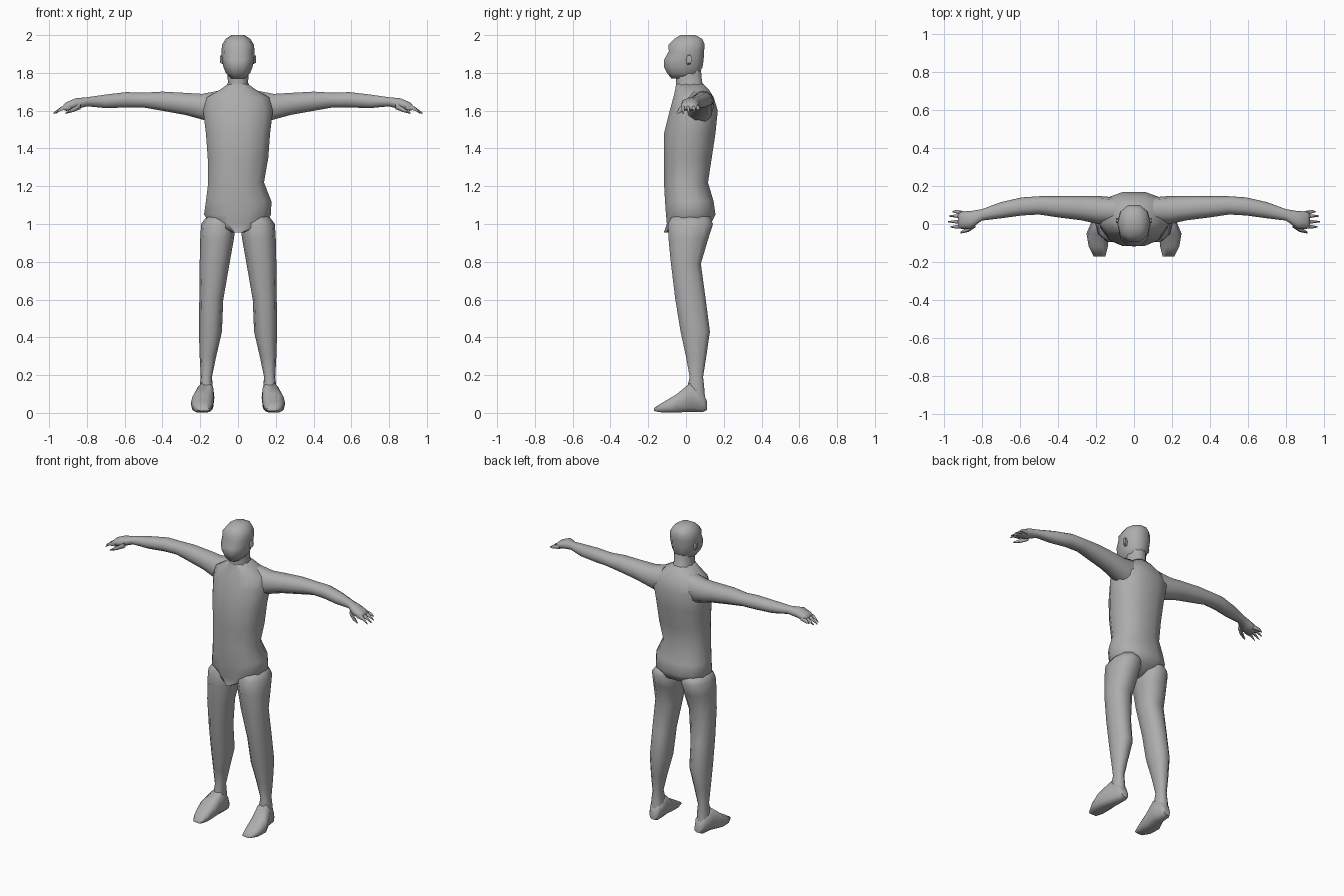
import bpy, bmesh, math

skin = bpy.data.materials.new("plain grey")
skin.diffuse_color = (0.42, 0.42, 0.42, 1)


def loft(name, rings, axis, sides=10, power=0.85, flip=1):
    """Skin rounded sections (t, a0, a1, b0, b1) along an axis; flip mirrors in x."""
    bm = bmesh.new()
    loops = []
    for t, a0, a1, b0, b1 in rings:
        loop = []
        for i in range(sides):
            ang = 2 * math.pi * (i + 0.5 * (sides % 4 == 0)) / sides
            c, s = math.cos(ang), math.sin(ang)
            c = math.copysign(abs(c) ** power, c)
            s = math.copysign(abs(s) ** power, s)
            a = (a0 + a1) / 2 + (a1 - a0) / 2 * c
            b = (b0 + b1) / 2 + (b1 - b0) / 2 * s
            x, y, z = {"x": (t, a, b), "y": (a, t, b), "z": (a, b, t)}[axis]
            loop.append(bm.verts.new((x * flip, y, z)))
        loops.append(loop)
    for lo, hi in zip(loops, loops[1:]):
        for i in range(sides):
            j = (i + 1) % sides
            bm.faces.new((lo[i], lo[j], hi[j], hi[i]))
    bm.faces.new(loops[0])
    bm.faces.new(loops[-1])
    bmesh.ops.recalc_face_normals(bm, faces=bm.faces)
    me = bpy.data.meshes.new(name)
    bm.to_mesh(me)
    bm.free()
    me.materials.append(skin)
    ob = bpy.data.objects.new(name, me)
    bpy.context.collection.objects.link(ob)
    bpy.ops.object.select_all(action="DESELECT")
    ob.select_set(True)
    bpy.context.view_layer.objects.active = ob
    bpy.ops.object.shade_smooth_by_angle(angle=math.radians(60))
    return ob


# Torso from crotch to neck base, with a slight nip on one side of the waist
loft("torso", [
    (0.955, -0.03, 0.03, -0.12, 0.04),
    (1.00, -0.15, 0.15, -0.105, 0.135),
    (1.05, -0.185, 0.18, -0.11, 0.16),
    (1.12, -0.175, 0.182, -0.115, 0.15),
    (1.22, -0.162, 0.142, -0.12, 0.12),
    (1.35, -0.165, 0.165, -0.12, 0.14),
    (1.48, -0.175, 0.175, -0.12, 0.16),
    (1.60, -0.19, 0.19, -0.09, 0.172),
    (1.67, -0.17, 0.17, -0.07, 0.15),
    (1.71, -0.10, 0.10, -0.06, 0.125),
    (1.74, -0.055, 0.055, -0.055, 0.095)], "z", 12)

# Neck, then the head with jaw, face, brow and flat crown
loft("neck", [
    (1.70, -0.075, 0.075, -0.055, 0.12),
    (1.75, -0.053, 0.053, -0.055, 0.088),
    (1.84, -0.06, 0.06, -0.06, 0.08)], "z", 10)
loft("head", [
    (1.77, -0.04, 0.04, -0.08, 0.05),
    (1.80, -0.065, 0.065, -0.105, 0.075),
    (1.83, -0.077, 0.077, -0.12, 0.092),
    (1.87, -0.085, 0.085, -0.12, 0.098),
    (1.915, -0.088, 0.088, -0.095, 0.10),
    (1.95, -0.084, 0.084, -0.097, 0.103),
    (1.98, -0.065, 0.065, -0.065, 0.09),
    (2.00, -0.035, 0.035, -0.03, 0.05)], "z", 10)

fingers = [(0.055, 0.065, 0.955, 1.60), (0.032, 0.042, 0.972, 1.588),
           (0.010, 0.012, 0.978, 1.582), (-0.012, -0.015, 0.965, 1.582)]

for side, f in (("left", 1), ("right", -1)):
    # Ear
    loft(side + "_ear", [
        (0.075, -0.005, 0.03, 1.84, 1.90),
        (0.094, 0.008, 0.032, 1.85, 1.895)], "x", 6, 1, f)
    # Arm and palm
    loft(side + "_arm", [
        (0.10, 0.00, 0.14, 1.52, 1.71),
        (0.19, 0.00, 0.148, 1.55, 1.692),
        (0.28, 0.02, 0.148, 1.575, 1.697),
        (0.40, 0.035, 0.147, 1.597, 1.703),
        (0.50, 0.05, 0.146, 1.615, 1.697),
        (0.59, 0.045, 0.14, 1.615, 1.70),
        (0.70, 0.03, 0.115, 1.612, 1.687),
        (0.80, 0.018, 0.078, 1.622, 1.672),
        (0.86, -0.025, 0.068, 1.605, 1.667),
        (0.91, -0.025, 0.066, 1.598, 1.645),
        (0.925, -0.02, 0.06, 1.605, 1.63)], "x", 10, 0.9, f)
    # Tapered fingers and thumb
    for n, (y0, y1, tip, z) in enumerate(fingers):
        loft(f"{side}_finger_{n + 1}", [
            (0.89, y0 - 0.012, y0 + 0.012, 1.603, 1.638),
            (0.935, y1 - 0.009, y1 + 0.009, 1.600, 1.623),
            (tip, y1 - 0.003, y1 + 0.003, z, z + 0.006)], "x", 6, 1, f)
    loft(side + "_thumb", [
        (0.835, -0.018, 0.01, 1.605, 1.642),
        (0.87, -0.042, -0.012, 1.592, 1.62),
        (0.912, -0.05, -0.04, 1.583, 1.592)], "x", 6, 1, f)
    # Leg from hip to ankle
    loft(side + "_leg", [
        (1.04, 0.03, 0.165, -0.08, 0.13),
        (1.00, 0.012, 0.195, -0.10, 0.148),
        (0.92, 0.022, 0.20, -0.097, 0.122),
        (0.79, 0.045, 0.203, -0.083, 0.082),
        (0.60, 0.078, 0.205, -0.06, 0.108),
        (0.43, 0.085, 0.207, -0.032, 0.13),
        (0.30, 0.115, 0.203, -0.003, 0.11),
        (0.19, 0.138, 0.197, 0.018, 0.092),
        (0.12, 0.132, 0.205, 0.00, 0.10),
        (0.04, 0.13, 0.205, 0.00, 0.105)], "z", 10, 0.85, f)
    # Foot from heel to toes
    loft(side + "_foot", [
        (0.112, 0.14, 0.19, 0.015, 0.06),
        (0.09, 0.13, 0.205, 0.003, 0.11),
        (0.02, 0.125, 0.22, 0.003, 0.16),
        (-0.05, 0.13, 0.25, 0.0, 0.10),
        (-0.12, 0.138, 0.238, 0.0, 0.058),
        (-0.17, 0.15, 0.212, 0.01, 0.026)], "y", 10, 0.7, f)
